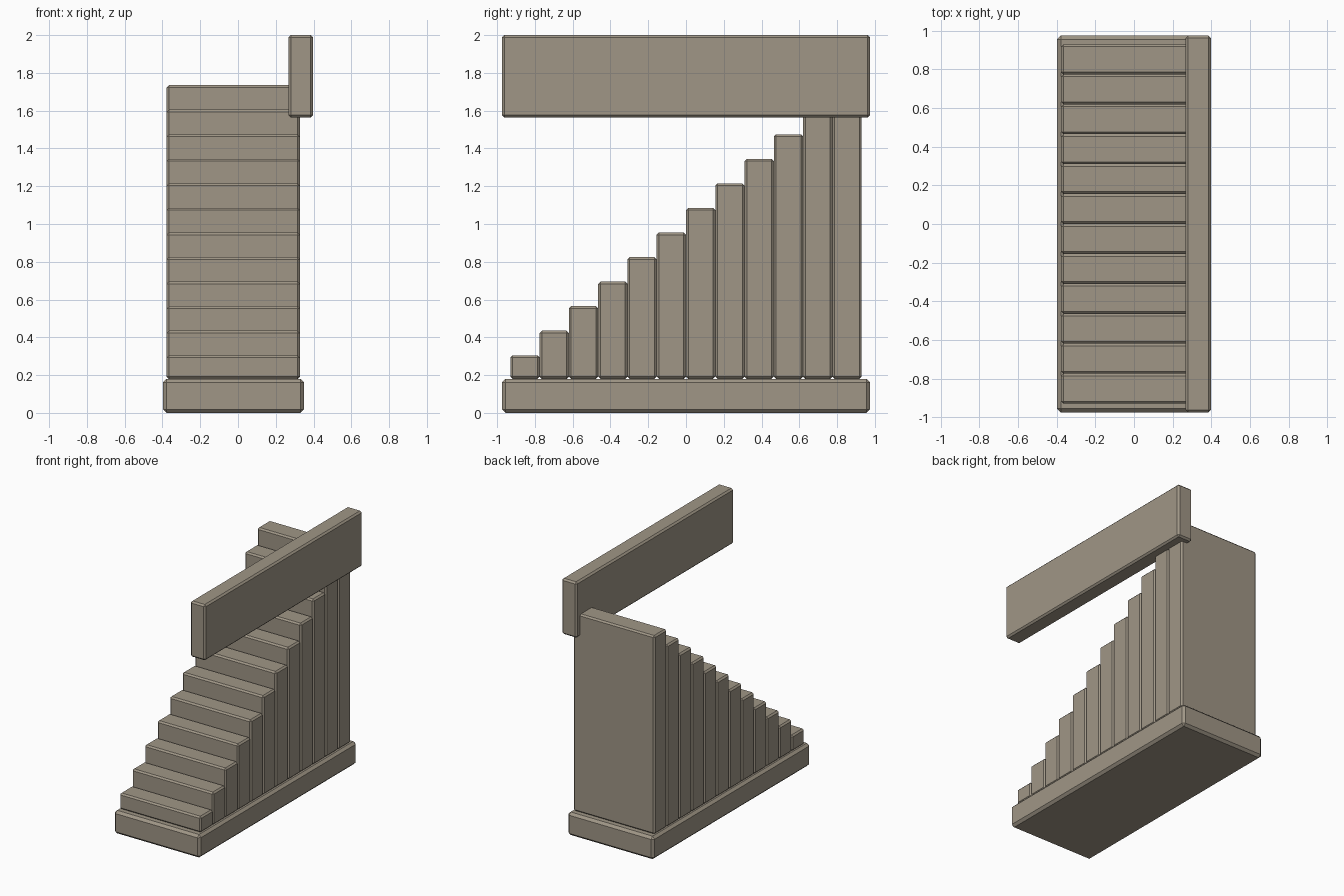
import bpy
import bmesh
from mathutils import Vector

cube = bpy.data.objects.get("Cube")
if cube:
    bpy.data.objects.remove(cube, do_unlink=True)

# Single warm stone colour
stone = bpy.data.materials.new("warm_stone")
stone.use_nodes = True
colour = (0.35, 0.305, 0.24, 1)
stone.diffuse_color = colour
bsdf = next(n for n in stone.node_tree.nodes if n.type == "BSDF_PRINCIPLED")
bsdf.inputs["Base Color"].default_value = colour


def block(name, low, high, chamfer):
    """Box between two corners, with one flat chamfer on every edge."""
    low, high = Vector(low), Vector(high)
    bm = bmesh.new()
    bmesh.ops.create_cube(bm, size=1)
    bmesh.ops.scale(bm, vec=high - low, verts=bm.verts)
    mesh = bpy.data.meshes.new(name)
    bm.to_mesh(mesh)
    bm.free()
    mesh.materials.append(stone)
    obj = bpy.data.objects.new(name, mesh)
    obj.location = (low + high) / 2
    bpy.context.collection.objects.link(obj)
    bevel = obj.modifiers.new("chamfer", "BEVEL")
    bevel.width = chamfer
    bevel.segments = 1
    return obj


# Base slab
BASE_TOP = 0.18
block("base_slab", (-0.398, -0.975, 0), (0.35, 0.975, BASE_TOP), 0.019)

# Rising steps, each a full-height block standing on the slab
STEPS, DEPTH, RISE = 12, 0.155, 0.13
for i in range(STEPS):
    front = -STEPS * DEPTH / 2 + i * DEPTH
    top = 0.305 + i * RISE
    block(f"step_{i + 1}", (-0.378, front, BASE_TOP),
          (0.328, front + DEPTH, top), 0.012)

# Level side rail on the left, meeting the tallest steps
block("side_rail", (0.267, -0.975, 1.563), (0.398, 0.975, 2), 0.013)
